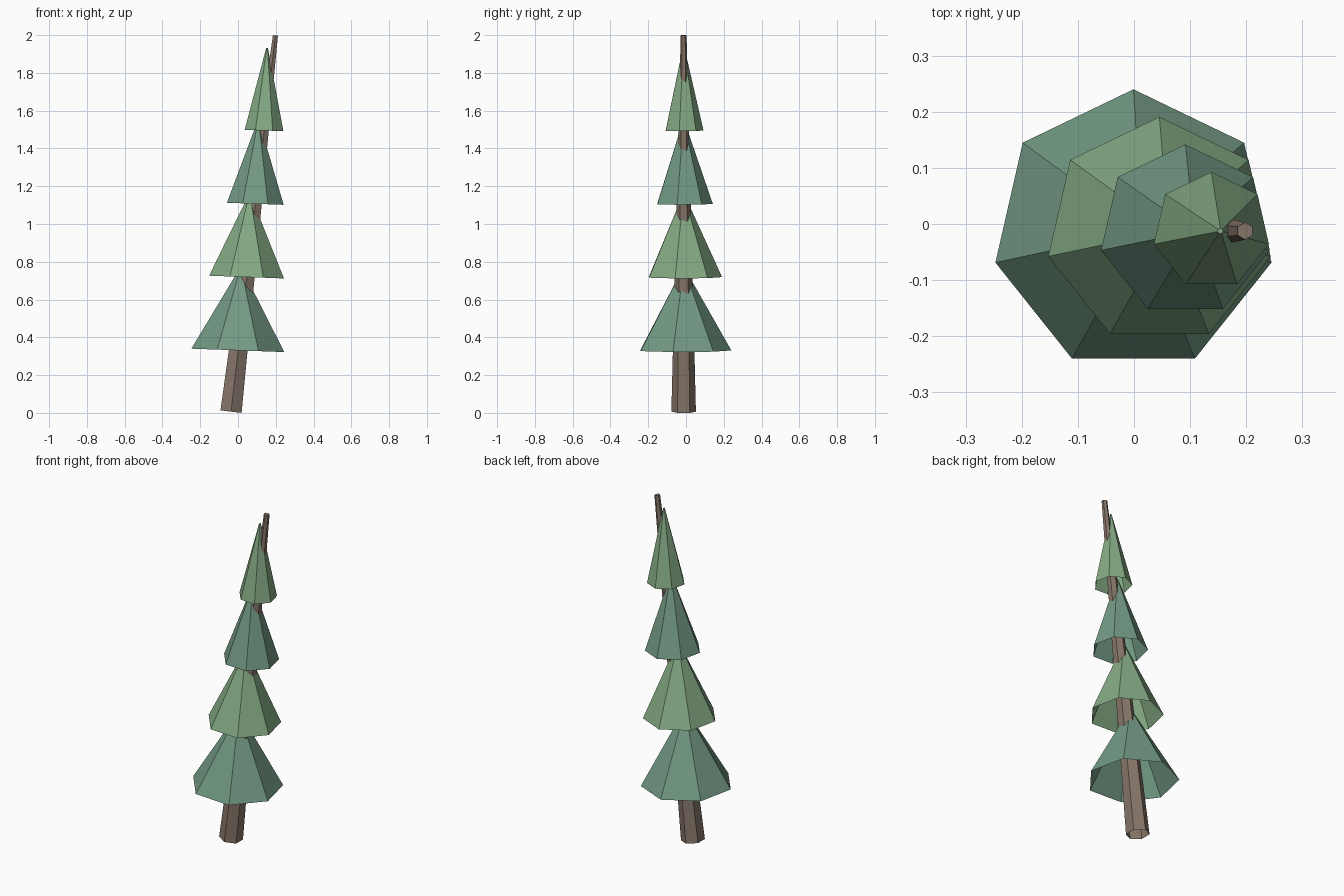
import bpy, bmesh
from mathutils import Matrix, Vector

if "Cube" in bpy.data.objects:
    bpy.data.objects.remove(bpy.data.objects["Cube"])


def material(name, rgb):
    m = bpy.data.materials.new(name)
    m.diffuse_color = (*rgb, 1)
    m.use_nodes = True
    m.node_tree.nodes["Principled BSDF"].inputs["Base Color"].default_value = m.diffuse_color
    return m


def open_cone(name, sides, r1, r2, height, base, tilt, mat):
    """Tapered prism, open underneath, closed on top, leaning towards +x."""
    bm = bmesh.new()
    bmesh.ops.create_cone(bm, cap_ends=True, segments=sides,
                          radius1=r1, radius2=r2, depth=height)
    bottom = [f for f in bm.faces if f.normal.z < -0.99]
    bmesh.ops.delete(bm, geom=bottom, context='FACES_ONLY')
    bmesh.ops.translate(bm, verts=bm.verts, vec=(0, 0, height / 2))
    mesh = bpy.data.meshes.new(name)
    bm.to_mesh(mesh)
    bm.free()
    mesh.materials.append(mat)
    ob = bpy.data.objects.new(name, mesh)
    ob.location = base
    ob.rotation_euler = (0, tilt, 0)
    bpy.context.collection.objects.link(ob)
    return ob


bark = material("bark", (0.24, 0.18, 0.14))
greens = [material("dark_needles", (0.17, 0.32, 0.23)),
          material("light_needles", (0.23, 0.40, 0.23))]
Y = -0.0125

# Leaning hexagonal trunk
open_cone("trunk", 6, 0.065, 0.0155, 2.006, (-0.037, Y, 0.0066), 0.1175, bark)

# Four heptagonal foliage tiers, shrinking upwards and shifting sideways
for i in range(4):
    open_cone(f"foliage_tier_{i + 1}", 7, 0.2525 - 0.0491 * i, 0.005, 0.436,
              (0.0463 * i - 0.001, Y, 0.331 + 0.388 * i), 0.0365, greens[i % 2])
